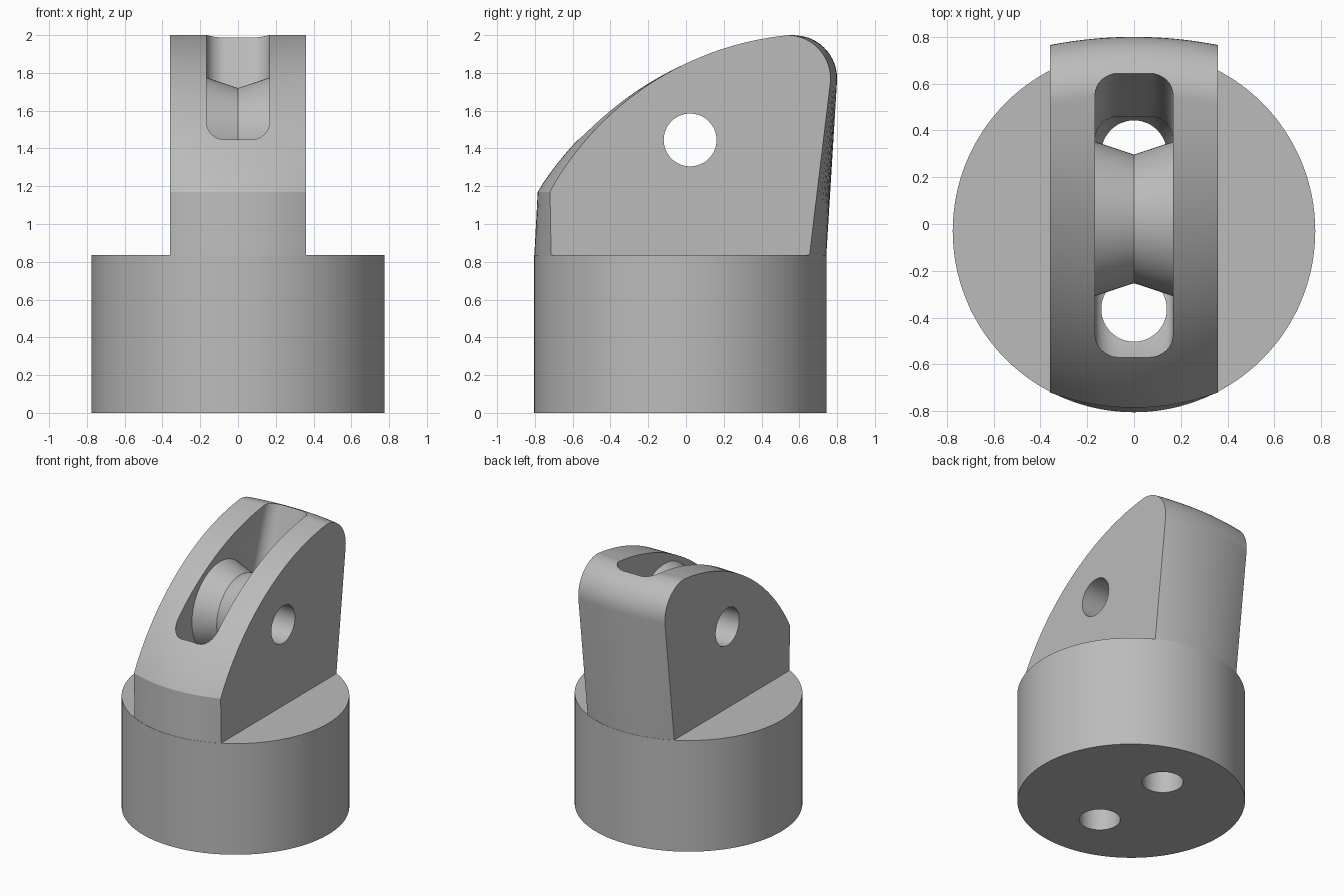
import bpy, bmesh, math

if "Cube" in bpy.data.objects:
    bpy.data.objects.remove(bpy.data.objects["Cube"])

R, CY, BASE_H = 0.775, -0.03, 0.835      # round base
HALF = 0.36                              # half width of the upright
AY, AZ = 0.022, 1.445                    # axle position

grey = bpy.data.materials.new("plain grey")
grey.diffuse_color = (0.5, 0.5, 0.5, 1)
grey.use_nodes = True
grey.node_tree.nodes["Principled BSDF"].inputs["Base Color"].default_value = grey.diffuse_color


def loft(name, rings):
    """Skin a list of equal-length closed rings and cap both ends."""
    bm = bmesh.new()
    rows = [[bm.verts.new(p) for p in ring] for ring in rings]
    n = len(rows[0])
    for a, b in zip(rows, rows[1:]):
        for i in range(n):
            j = (i + 1) % n
            bm.faces.new((a[i], a[j], b[j], b[i]))
    bm.faces.new(rows[0][::-1])
    bm.faces.new(rows[-1])
    bmesh.ops.recalc_face_normals(bm, faces=bm.faces)
    me = bpy.data.meshes.new(name)
    bm.to_mesh(me)
    bm.free()
    ob = bpy.data.objects.new(name, me)
    bpy.context.collection.objects.link(ob)
    me.materials.append(grey)
    return ob


def combine(ob, other, op):
    m = ob.modifiers.new("cut", 'BOOLEAN')
    m.object, m.operation, m.solver = other, op, 'EXACT'
    bpy.context.view_layer.objects.active = ob
    bpy.ops.object.modifier_apply(modifier=m.name)
    bpy.data.objects.remove(other)


def z_circle(r, y, z, n):
    return [(r * math.cos(2 * math.pi * i / n), y + r * math.sin(2 * math.pi * i / n), z)
            for i in range(n)]


def x_circle(r, x, n):
    return [(x, AY + r * math.cos(2 * math.pi * i / n), AZ + r * math.sin(2 * math.pi * i / n))
            for i in range(n)]


# Upright: side profile whose front and back bulge towards the middle
def upright_profile(x):
    w = 1 - (x / HALF) ** 2
    c = math.sqrt((R - 0.002) ** 2 - x * x)
    pts = [(0.5, 0.5), (-0.5, 0.5), (CY - c, BASE_H), (-0.72 - 0.065 * w, 1.17)]
    a0, a1, n = math.pi - 0.505, math.pi / 2 + 0.116, 28
    for k in range(1, n + 1):                        # long sloping crown
        t = k / n
        a = a0 + (a1 - a0) * t
        pts.append((0.6965 + 1.62 * math.cos(a) + w * (0.1 * t - 0.065),
                    0.387 + 1.62 * math.sin(a)))
    for k in range(1, 17):                           # rounded back edge
        a = a1 + (-0.1 - a1) * k / 16
        pts.append((0.535 + 0.035 * w + 0.23 * math.cos(a), 1.77 + 0.23 * math.sin(a)))
    pts.append((CY + c, BASE_H))
    return [(x, y, z) for y, z in pts]


# Pulley pocket: rounded slot with a round floor around the axle
def pocket_ring(z):
    r = 0.44
    half = math.sqrt(max(r * r - (z - AZ) ** 2, 0))
    if z < 1.143:
        y0 = AY - half
    else:
        y0 = max(-0.57, -0.30 - 0.27 * (z - 1.143) / 0.287)
    y1 = AY + half if z < AZ else 0.46 + 0.18 * (z - AZ) / 0.53
    hx, cr = 0.167, min(0.1, 0.45 * (y1 - y0))
    ring = []
    for cx, cy, start in ((hx - cr, y1 - cr, 0), (cr - hx, y1 - cr, 90),
                          (cr - hx, y0 + cr, 180), (hx - cr, y0 + cr, 270)):
        for k in range(9):
            a = math.radians(start + 90 * k / 8)
            ring.append((cx + cr * math.cos(a), cy + cr * math.sin(a), z))
    return ring


body = loft("pulley_block", [z_circle(R, CY, 0, 128), z_circle(R, CY, BASE_H, 128)])
upright = loft("upright", [upright_profile(HALF * (k / 10 - 1)) for k in range(21)])
combine(body, upright, 'UNION')

floor_levels = [AZ - 0.44 * math.cos(math.radians(a)) for a in range(6, 90, 7)]
pocket = loft("pocket_cutter", [pocket_ring(z) for z in floor_levels + [AZ, 1.6, 2.1]])
combine(body, pocket, 'DIFFERENCE')

# Two cord holes running down through the base
for side in (-1, 1):
    hole = loft("cord_hole_cutter", [z_circle(0.14, CY + side * 0.333, z, 48) for z in (-0.1, 1.42)])
    combine(body, hole, 'DIFFERENCE')

# Grooved pulley bridging the pocket
wheel = loft("pulley", [x_circle(r, x, 72) for x, r in
                        ((-0.2, 0.33), (-0.167, 0.33), (0, 0.275), (0.167, 0.33), (0.2, 0.33))])
combine(body, wheel, 'UNION')

# Axle hole through everything
axle = loft("axle_hole_cutter", [x_circle(0.14, x, 48) for x in (-0.5, 0.5)])
combine(body, axle, 'DIFFERENCE')

bpy.ops.object.select_all(action='DESELECT')
body.select_set(True)
bpy.context.view_layer.objects.active = body
bpy.ops.object.shade_smooth_by_angle(angle=math.radians(17))
